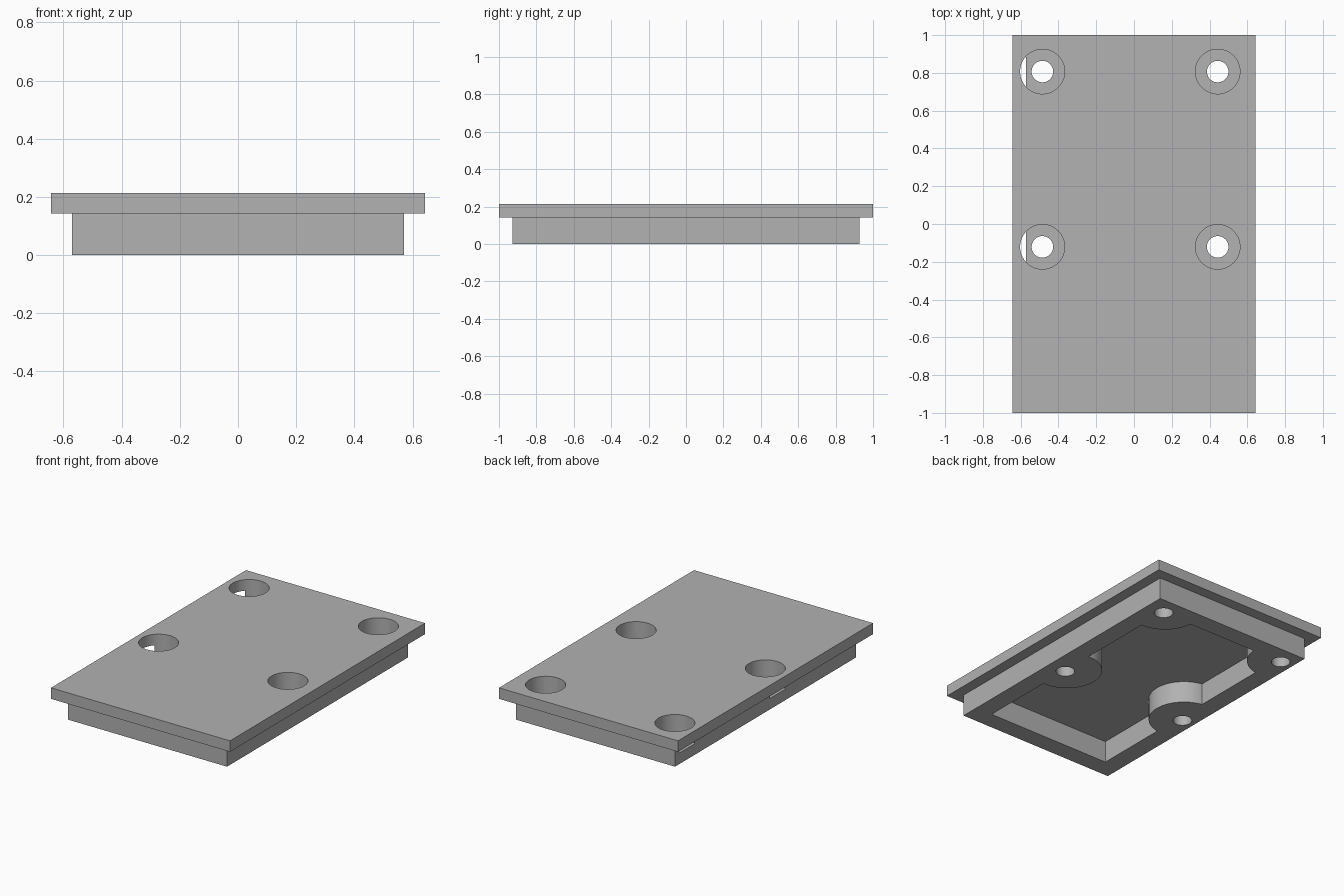
import bpy
import math

default = bpy.data.objects.get("Cube")
if default:
    bpy.data.objects.remove(default, do_unlink=True)

U = 1 / 14                      # one design unit, plate is 18 x 28 x 1
PLATE_Z, TOP = 2 * U, 3 * U
RIM_X, RIM_Y = 8 * U, 13 * U
WALL = 1.7 * U
HOLES = [(x, y) for x in (-0.485, 0.443) for y in (-0.121, 0.807)]


def box(name, hx, hy, z0, z1):
    bpy.ops.mesh.primitive_cube_add(size=2, location=(0, 0, (z0 + z1) / 2))
    ob = bpy.context.object
    ob.name = name
    ob.scale = (hx, hy, (z1 - z0) / 2)
    bpy.ops.object.transform_apply(location=True, rotation=True, scale=True)
    return ob


def cylinder(name, x, y, r, z0, z1):
    bpy.ops.mesh.primitive_cylinder_add(
        vertices=64, radius=r, depth=z1 - z0, location=(x, y, (z0 + z1) / 2))
    ob = bpy.context.object
    ob.name = name
    bpy.ops.object.transform_apply(location=True, rotation=True, scale=True)
    return ob


def boolean(target, tool, operation):
    # Apply the boolean and discard the tool object
    mod = target.modifiers.new(operation.title(), 'BOOLEAN')
    mod.operation = operation
    mod.solver = 'EXACT'
    mod.object = tool
    bpy.context.view_layer.objects.active = target
    bpy.ops.object.modifier_apply(modifier=mod.name)
    bpy.data.objects.remove(tool, do_unlink=True)


# Cover plate with the narrower rim block below it
cover = box("cover_plate", 9 * U, 14 * U, PLATE_Z, TOP)
boolean(cover, box("rim", RIM_X, RIM_Y, 0, PLATE_Z + U / 2), 'UNION')

# Underside recess, leaving round screw bosses against the walls
recess = box("recess", RIM_X - WALL, RIM_Y - WALL, -U, PLATE_Z)
for x, y in HOLES:
    boolean(recess, cylinder("boss", x, y + 0.015, 3 * U, -2 * U, TOP), 'DIFFERENCE')
boolean(cover, recess, 'DIFFERENCE')

# Counterbored screw holes
for x, y in HOLES:
    boolean(cover, cylinder("counterbore", x, y, 0.118, U, TOP + U), 'DIFFERENCE')
    boolean(cover, cylinder("screw_hole", x, y, 0.057, -U, TOP), 'DIFFERENCE')

# Plain grey finish
grey = bpy.data.materials.new("plain_grey")
grey.use_nodes = True
colour = (0.445, 0.445, 0.445, 1)
grey.diffuse_color = colour
grey.node_tree.nodes["Principled BSDF"].inputs["Base Color"].default_value = colour
cover.data.materials.clear()
cover.data.materials.append(grey)

bpy.ops.object.select_all(action='DESELECT')
cover.select_set(True)
bpy.context.view_layer.objects.active = cover
bpy.ops.object.shade_smooth_by_angle(angle=math.radians(30))
